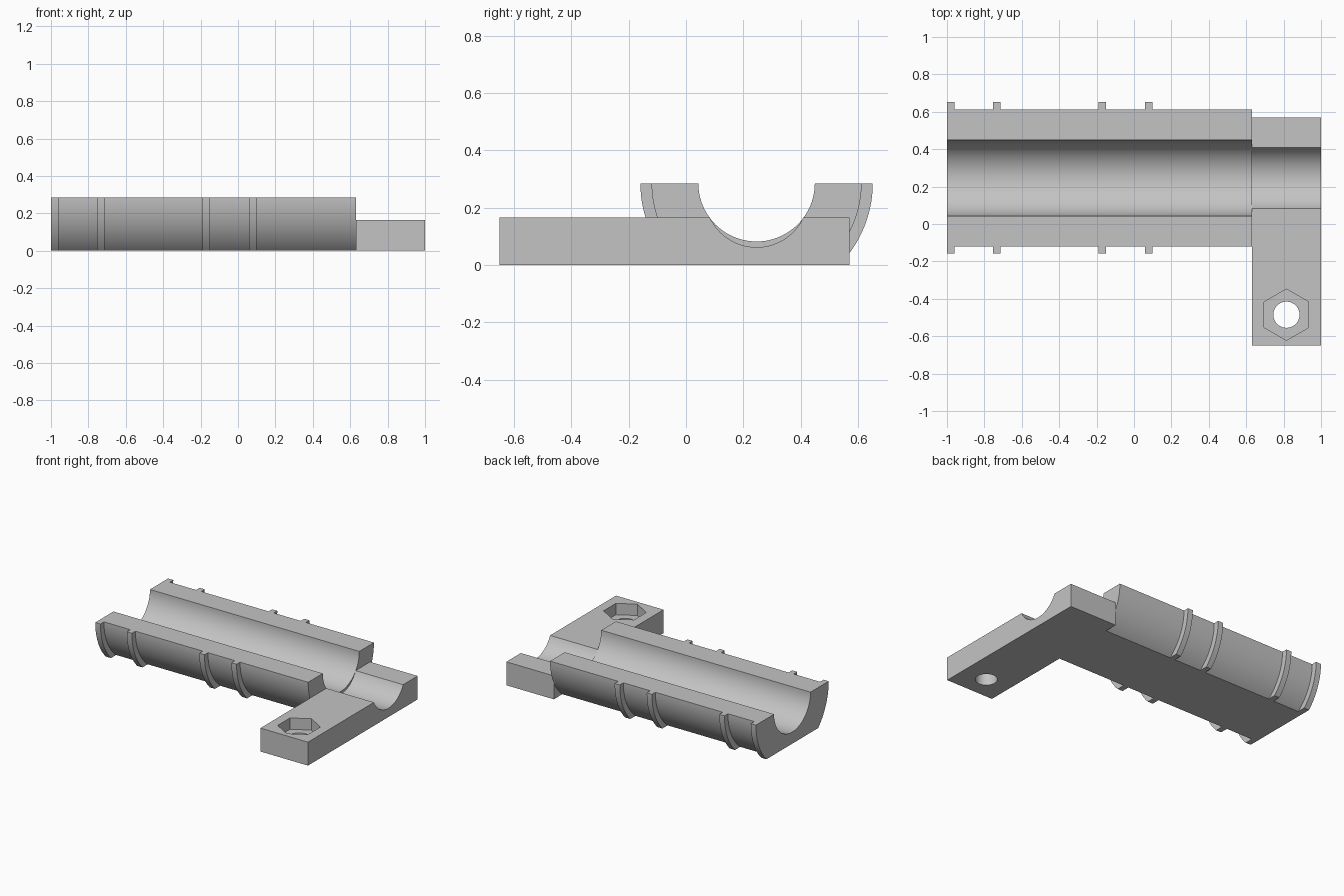
import bpy, bmesh
from math import radians, sin, cos, asin, pi

if "Cube" in bpy.data.objects:
    bpy.data.objects.remove(bpy.data.objects["Cube"], do_unlink=True)

grey = bpy.data.materials.new("plain_grey")
grey.use_nodes = True
colour = (0.55, 0.55, 0.55, 1)
grey.diffuse_color = colour
grey.node_tree.nodes["Principled BSDF"].inputs["Base Color"].default_value = colour

AXIS_Y, TOP = 0.246, 0.285            # tube axis lies in the flat top plane
BORE, WALL, RIB = 0.203, 0.366, 0.405  # radii
STEP_X = 0.63                         # where the tube meets the foot


def finish(obj):
    bpy.ops.object.select_all(action='DESELECT')
    obj.select_set(True)
    bpy.context.view_layer.objects.active = obj
    bpy.ops.object.shade_smooth_by_angle(angle=radians(25))


def section(radius, n=40, m=24):
    """Half-tube section with its underside cut flat on z = 0."""
    pts = [(AXIS_Y + BORE * cos(pi * i / n), TOP - BORE * sin(pi * i / n))
           for i in range(n + 1)]
    reach = asin(TOP / radius)
    arc = [(radius * cos(reach * i / m), TOP - radius * sin(reach * i / m))
           for i in range(m + 1)]
    pts += [(AXIS_Y - y, z) for y, z in arc]
    pts += [(AXIS_Y + y, z) for y, z in reversed(arc)]
    return pts


# Half-tube cradle, lofted along x with four raised ribs
stations = []
for start in (-1.0, -0.755, -0.19, 0.06):
    end = start + 0.04
    if start > -1:
        stations.append((start, WALL))
    stations += [(start, RIB), (end, RIB), (end, WALL)]
stations.append((STEP_X, WALL))

bm = bmesh.new()
loops = [[bm.verts.new((x, y, z)) for y, z in section(r)] for x, r in stations]
for a, b in zip(loops, loops[1:]):
    for i in range(len(a)):
        j = (i + 1) % len(a)
        face = bm.faces.new((a[i], a[j], b[j], b[i]))
        if face.calc_area() < 1e-7:
            bm.faces.remove(face)
bm.faces.new(loops[0])
bm.faces.new(loops[-1])
bmesh.ops.remove_doubles(bm, verts=bm.verts, dist=1e-5)
bmesh.ops.recalc_face_normals(bm, faces=bm.faces)
mesh = bpy.data.meshes.new("ribbed_cradle")
bm.to_mesh(mesh)
bm.free()
mesh.materials.append(grey)
cradle = bpy.data.objects.new("ribbed_cradle", mesh)
bpy.context.collection.objects.link(cradle)
finish(cradle)

# Mounting foot
FOOT_TOP, MID_X, BOLT_Y = 0.165, 0.815, -0.485
bpy.ops.mesh.primitive_cube_add(size=1, location=(MID_X, -0.04, FOOT_TOP / 2))
foot = bpy.context.object
foot.name = "mounting_foot"
foot.scale = (0.37, 1.22, FOOT_TOP)
bpy.ops.object.transform_apply(location=False, rotation=False, scale=True)
foot.data.materials.append(grey)


def cut(sides, radius, depth, location, rotation=(0, 0, 0)):
    bpy.ops.mesh.primitive_cylinder_add(vertices=sides, radius=radius, depth=depth,
                                        location=location, rotation=rotation)
    cutter = bpy.context.object
    cutter.name = "cutter"
    cutter.hide_render = True
    cutter.data.materials.append(grey)
    mod = foot.modifiers.new("cut", 'BOOLEAN')
    mod.operation, mod.solver, mod.object = 'DIFFERENCE', 'EXACT', cutter
    bpy.context.view_layer.objects.active = foot
    bpy.ops.object.modifier_apply(modifier=mod.name)
    bpy.data.objects.remove(cutter, do_unlink=True)


# Shallow channel, hexagonal nut pocket and bolt hole
cut(80, 0.18, 1.0, (MID_X, AXIS_Y, 0.242), (0, pi / 2, 0))
cut(6, 0.137, 0.2, (MID_X, BOLT_Y, 0.185))
cut(48, 0.07, 1.0, (MID_X, BOLT_Y, 0))
finish(foot)
